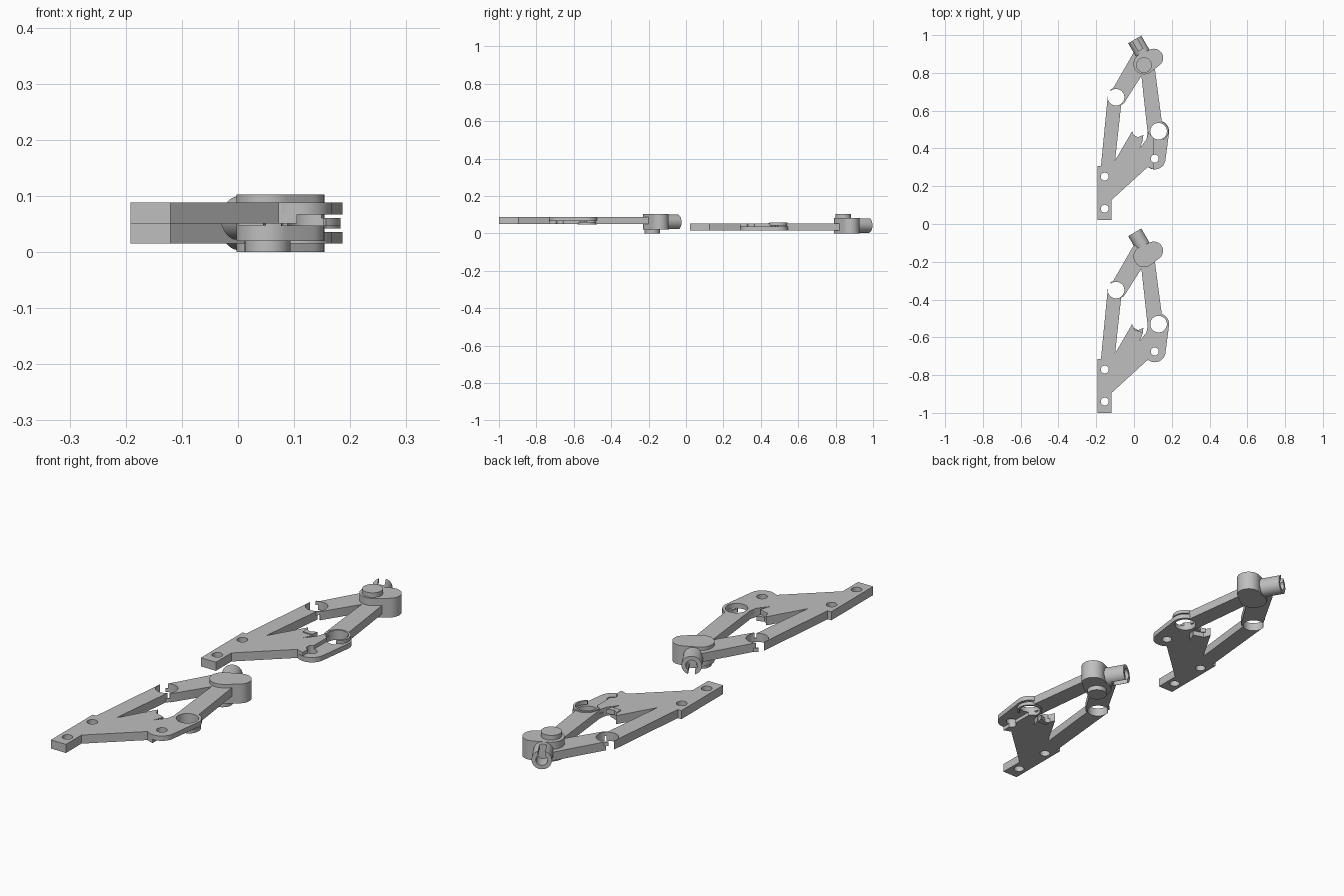
import bpy, bmesh, math
from mathutils import Vector, Matrix

if "Cube" in bpy.data.objects:
    bpy.data.objects.remove(bpy.data.objects["Cube"])

grey = bpy.data.materials.new("light_grey")
grey.diffuse_color = (0.52, 0.52, 0.52, 1)
grey.use_nodes = True
grey.node_tree.nodes["Principled BSDF"].inputs["Base Color"].default_value = grey.diffuse_color

Z0, ZM, Z1 = 0.051, 0.067, 0.088      # plate bottom, lap joint level, plate top
KNEE, PIVOT = (-0.095, -0.35), (0.13, -0.53)
TOTAL_Z = 0.103


def finish(name, bm):
    bmesh.ops.recalc_face_normals(bm, faces=bm.faces)
    me = bpy.data.meshes.new(name)
    bm.to_mesh(me)
    bm.free()
    me.materials.append(grey)
    ob = bpy.data.objects.new(name, me)
    bpy.context.collection.objects.link(ob)
    return ob


def prism(name, pts, z0, z1):
    bm = bmesh.new()
    face = bm.faces.new([bm.verts.new((x, y, z0)) for x, y in pts])
    ext = bmesh.ops.extrude_face_region(bm, geom=[face])
    verts = [v for v in ext["geom"] if isinstance(v, bmesh.types.BMVert)]
    bmesh.ops.translate(bm, verts=verts, vec=(0, 0, z1 - z0))
    return finish(name, bm)


def arc(c, r, a0=0, a1=360, n=40):
    closed = a1 - a0 == 360
    steps = n if closed else n + 1
    return [(c[0] + r * math.cos(math.radians(a0 + (a1 - a0) * i / n)),
             c[1] + r * math.sin(math.radians(a0 + (a1 - a0) * i / n))) for i in range(steps)]


def disc(name, c, r, z0, z1):
    return prism(name, arc(c, r), z0, z1)


def ring_arc(name, c, r0, r1, a0, a1, z0, z1):
    return prism(name, arc(c, r1, a0, a1) + arc(c, r0, a0, a1)[::-1], z0, z1)


def hull(name, ca, ra, cb, rb, z0, z1):
    # rounded outline wrapped around two circles
    bm = bmesh.new()
    for x, y in arc(ca, ra) + arc(cb, rb):
        for z in (z0, z1):
            bm.verts.new((x, y, z))
    out = bmesh.ops.convex_hull(bm, input=bm.verts)
    bmesh.ops.delete(bm, geom=list({g for g in out["geom_interior"] + out["geom_unused"]
                                    if isinstance(g, bmesh.types.BMVert)}), context='VERTS')
    bmesh.ops.dissolve_limit(bm, angle_limit=0.01, verts=bm.verts, edges=bm.edges)
    return finish(name, bm)


def cut(ob, *cutters):
    for c in cutters:
        mod = ob.modifiers.new("cut", 'BOOLEAN')
        mod.operation, mod.solver, mod.object = 'DIFFERENCE', 'EXACT', c
        bpy.context.view_layer.objects.active = ob
        bpy.ops.object.modifier_apply(modifier=mod.name)
        bpy.data.objects.remove(c)
    return ob


def hole(c, r):
    return disc("hole_cutter", c, r, -0.1, 0.2)


parts = []

# Base plate: mounting strip, long leg and notched fin
base = prism("base_plate", [
    (-0.192, -1.0), (-0.12, -1.0), (-0.12, -0.895), (0.072, -0.72), (0.105, -0.732),
    (0.105, -0.56), (0.075, -0.54), (0.065, -0.575), (0.03, -0.62), (0.048, -0.575),
    (0.02, -0.565), (0.003, -0.56), (-0.01, -0.53), (-0.10, -0.685), (-0.068, -0.39),
    (-0.06, -0.35), (-0.138, -0.335), (-0.175, -0.715), (-0.192, -0.715)], Z0, Z1)
parts.append(cut(base, hole((-0.155, -0.94), 0.021), hole((-0.155, -0.77), 0.021),
                 hole((0.11, -0.675), 0.021), hole(KNEE, 0.044), hole(PIVOT, 0.044)))

# Stop tab on the fin
parts.append(prism("fin_tab", [(0.0, -0.58), (0.045, -0.58), (0.05, -0.55), (0.02, -0.562),
                               (0.0, -0.55)], Z0 - 0.004, ZM))

# Half-thickness lug that laps over the right arm
lug = hull("pivot_lug", (0.11, -0.675), 0.057, PIVOT, 0.056, ZM, Z1)
parts.append(cut(lug, hole((0.11, -0.675), 0.021), hole(PIVOT, 0.044)))

# Right arm with the lower half of its eye
arm = prism("right_arm", [(0.072, -0.535), (0.15, -0.50), (0.108, -0.18), (0.045, -0.18),
                          (0.04, -0.245)], Z0, Z1)
parts.append(cut(arm, hole(PIVOT, 0.044)))
parts.append(ring_arc("right_arm_eye", PIVOT, 0.044, 0.053, -60, 200, Z0 - 0.005, ZM - 0.006))

# Left arm with the lower half of its eye
arm = prism("left_arm", [(-0.118, -0.315), (-0.055, -0.385), (0.05, -0.22), (0.06, -0.15),
                         (0.0, -0.11)], Z0, Z1)
parts.append(cut(arm, hole(KNEE, 0.044)))
parts.append(ring_arc("left_arm_eye", KNEE, 0.044, 0.05, -100, 130, Z0, ZM))

# Hub column and its small round foot
LOBE = (0.053, -0.173)
parts.append(hull("hub", LOBE, 0.056, (0.105, -0.142), 0.049, 0.02, TOTAL_Z))
parts.append(disc("hub_foot", (0.053, -0.18), 0.041, 0.0, 0.021))

# Slotted tube socket pointing away from the hub
axis = Vector((-0.5, 0.866, 0))
tip = Vector((0.004, -0.044, 0.06))


def along(name, r, start, end):
    bm = bmesh.new()
    mid = tip + axis * (start + end) / 2
    rot = axis.to_track_quat('Z', 'Y').to_matrix().to_4x4()
    bmesh.ops.create_cone(bm, cap_ends=True, segments=40, radius1=r, radius2=r,
                          depth=end - start, matrix=Matrix.Translation(mid) @ rot)
    return finish(name, bm)


side = Vector((0.866, 0.5, 0))
corners = [tip + axis * a + side * s for a, s in
           ((0.02, -0.014), (0.02, 0.014), (-0.062, 0.014), (-0.062, -0.014))]
slot = prism("slot_cutter", [(c.x, c.y) for c in corners], -0.05, 0.06)
parts.append(cut(along("socket", 0.04, -0.105, 0), along("bore_cutter", 0.023, -0.062, 0.02), slot))

# Second linkage: flipped upside down and placed behind the first
for ob in list(parts):
    twin = ob.copy()
    twin.data = ob.data.copy()
    twin.name = ob.name + "_rear"
    twin.data.transform(Matrix.Translation((0, 1.021, TOTAL_Z)) @ Matrix.Diagonal((1, 1, -1, 1)))
    twin.data.flip_normals()
    bpy.context.collection.objects.link(twin)
    parts.append(twin)

bpy.ops.object.select_all(action='DESELECT')
for ob in parts:
    ob.select_set(True)
bpy.context.view_layer.objects.active = parts[0]
bpy.ops.object.shade_smooth_by_angle(angle=math.radians(30))
